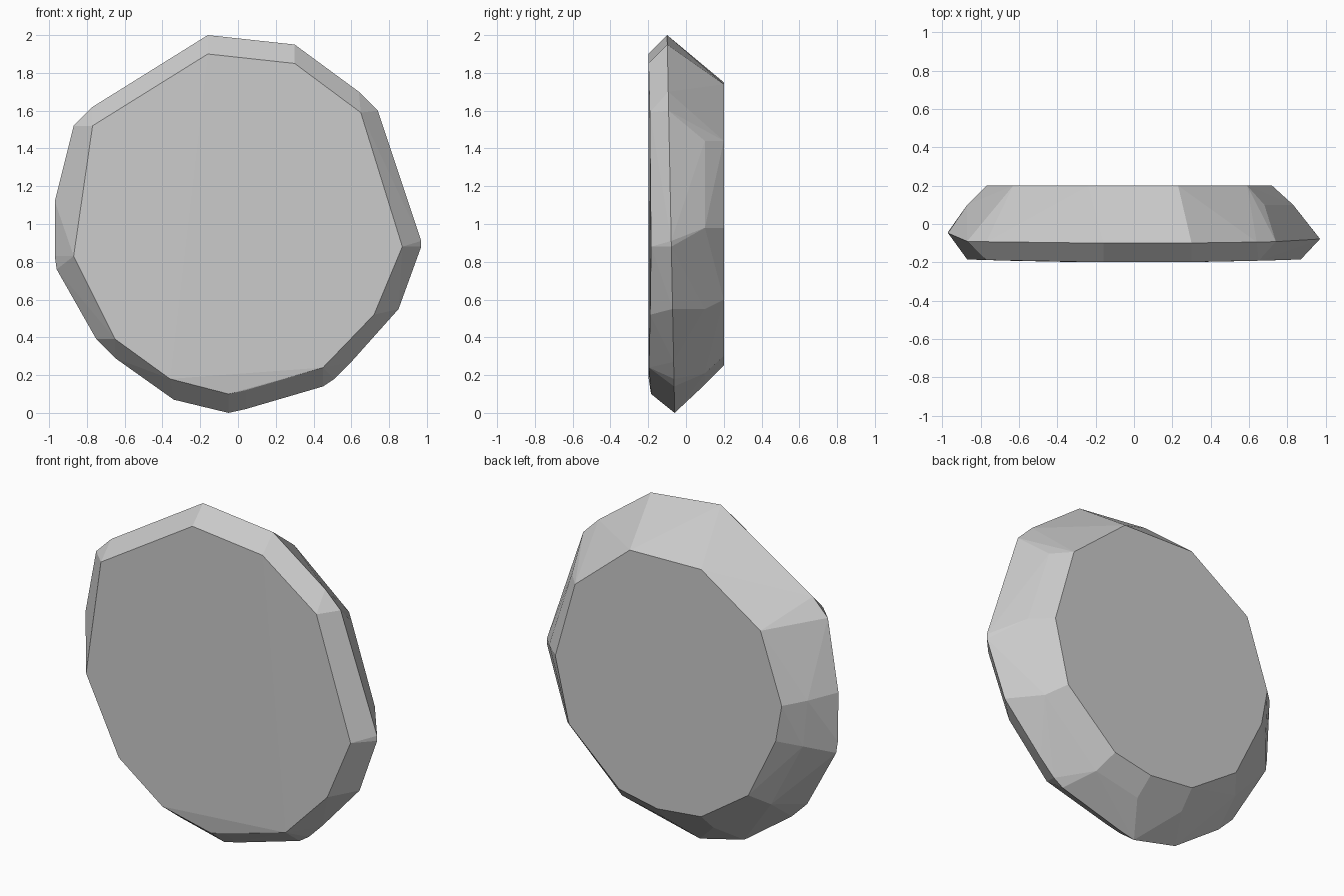
import bpy
import bmesh

if "Cube" in bpy.data.objects:
    bpy.data.objects.remove(bpy.data.objects["Cube"])

# Front face outline (x, z)
front = [(-.16, 1.90), (.30, 1.85), (.65, 1.59), (.87, .88), (.72, .52), (.45, .24),
         (.04, .12), (-.05, .10), (-.36, .18), (-.65, .39), (-.87, .83), (-.77, 1.52)]

# Widest outline, just behind the front bevel
rim = [(-.16, 2.0), (.30, 1.95), (.64, 1.70), (.74, 1.60), (.97, .91), (.97, .88),
       (.85, .55), (.60, .27), (.51, .18), (.45, .14), (.04, .02), (-.05, 0),
       (-.34, .07), (-.65, .29), (-.75, .39), (-.96, .76), (-.97, .83),
       (-.97, 1.12), (-.87, 1.52), (-.77, 1.62)]

# Slight bulge part way along the back bevel
shoulder = [(.68, 1.44), (.83, .98), (.71, .55), (.35, .21), (.06, .15),
            (-.25, .18), (-.63, .42), (-.84, .82), (-.87, 1.10)]

# Smaller back face outline
back = [(.59, 1.44), (.23, 1.74), (-.24, 1.75), (-.63, 1.49), (-.77, 1.08), (-.73, .86),
        (-.55, .49), (-.24, .28), (.05, .25), (.30, .30), (.63, .60), (.72, .98)]


def front_y(x, z):
    return -.2 + .02 * x * x + (.015 if z < .15 else 0)


def rim_y(x, z):
    return -.06 - .02 * z + (.035 if x < -.9 else 0)


# Stone slab: convex hull around the four outlines
bm = bmesh.new()
for outline, depth in ((front, front_y), (rim, rim_y),
                       (shoulder, lambda x, z: .1), (back, lambda x, z: .2)):
    for x, z in outline:
        bm.verts.new((x, depth(x, z), z))
hull = bmesh.ops.convex_hull(bm, input=bm.verts[:])
loose = [v for v in bm.verts if not v.link_faces]
bmesh.ops.delete(bm, geom=loose, context='VERTS')
bmesh.ops.dissolve_limit(bm, angle_limit=.02, verts=bm.verts[:], edges=bm.edges[:])
bmesh.ops.recalc_face_normals(bm, faces=bm.faces[:])

mesh = bpy.data.meshes.new("stone_slab")
bm.to_mesh(mesh)
bm.free()
bpy.context.collection.objects.link(bpy.data.objects.new("stone_slab", mesh))
